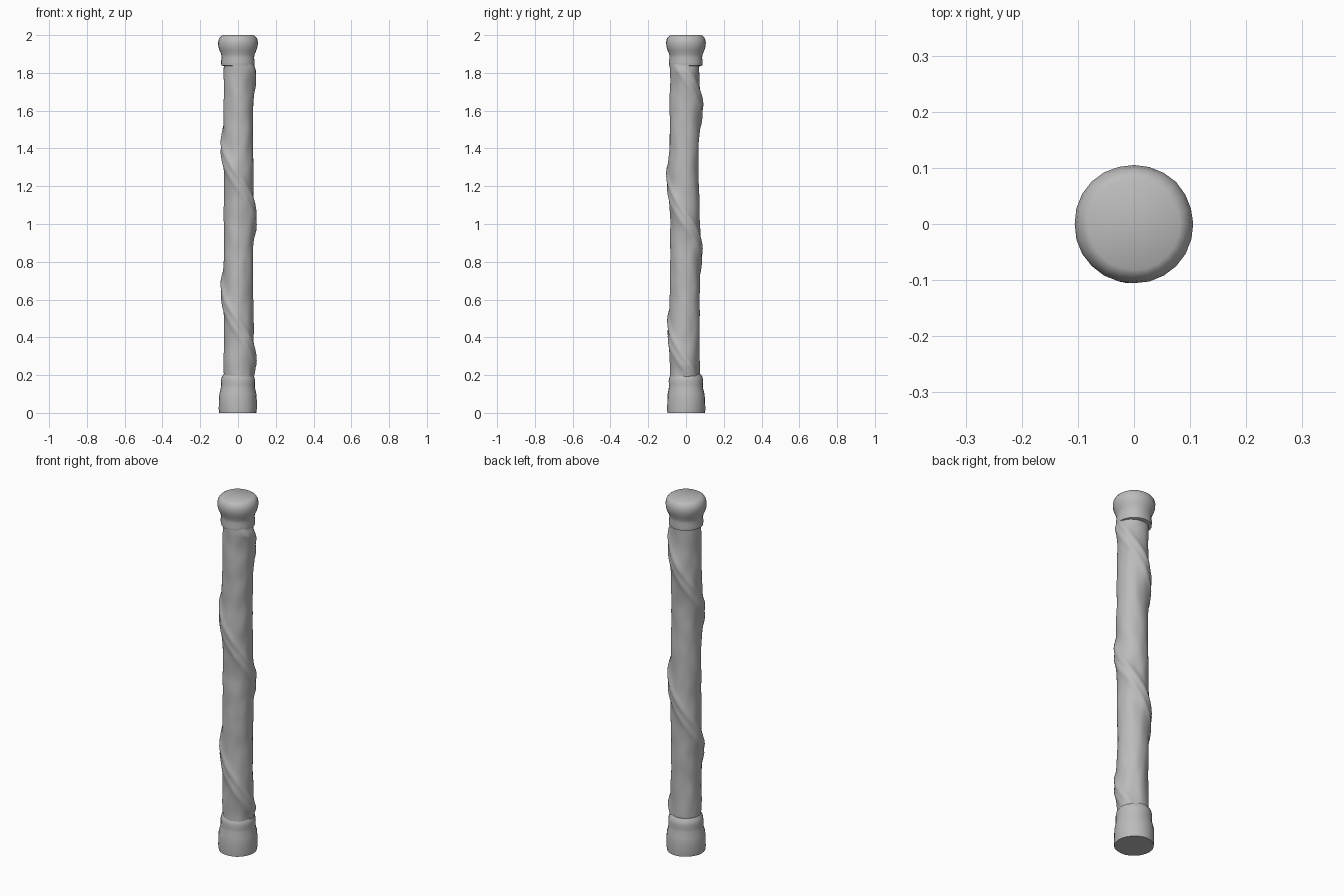
import bpy, bmesh, math
from mathutils import Vector, noise

if "Cube" in bpy.data.objects:
    bpy.data.objects.remove(bpy.data.objects["Cube"])

stone = bpy.data.materials.new("grey stone")
stone.use_nodes = True
stone.diffuse_color = (0.5, 0.5, 0.5, 1)
stone.node_tree.nodes["Principled BSDF"].inputs["Base Color"].default_value = (0.5, 0.5, 0.5, 1)


def lathe(name, rings, sides, radius_at, center_at=lambda z: (0, 0)):
    """Capped, smooth shaded turned part whose radius may vary with angle."""
    bm = bmesh.new()
    loops = []
    for i, (r, z) in enumerate(rings):
        cx, cy = center_at(z)
        loop = []
        for k in range(sides):
            a = math.tau * k / sides
            rr = radius_at(r, a, z)
            loop.append(bm.verts.new((cx + rr * math.cos(a), cy + rr * math.sin(a), z)))
        loops.append(loop)
    for low, high in zip(loops, loops[1:]):
        for k in range(sides):
            n = (k + 1) % sides
            bm.faces.new((low[k], low[n], high[n], high[k]))
    bm.faces.new(loops[0][::-1])
    bm.faces.new(loops[-1])
    mesh = bpy.data.meshes.new(name)
    bm.to_mesh(mesh)
    bm.free()
    obj = bpy.data.objects.new(name, mesh)
    bpy.context.collection.objects.link(obj)
    mesh.materials.append(stone)
    bpy.ops.object.select_all(action='DESELECT')
    bpy.context.view_layer.objects.active = obj
    obj.select_set(True)
    bpy.ops.object.shade_smooth_by_angle(angle=math.radians(40))
    return obj


def dents(a, z, size):
    return size * noise.noise(Vector((1.6 * math.cos(a), 1.6 * math.sin(a), z * 9)))


def bump(x, width):
    return math.exp(-(x / width) ** 2)


# Shaft with a twisted double strand winding around it
PITCH = 0.77


def shaft_radius(r, a, z):
    center = 0.45 - PITCH * (a + math.pi / 2) / math.tau
    d = (z - center + PITCH / 2) % PITCH - PITCH / 2
    fade = min(1, max(0, (z - 0.17) / 0.08)) * min(1, max(0, (1.86 - z) / 0.05))
    strand = 0.012 * bump(d, 0.09) + 0.007 * bump(d - 0.035, 0.022) + 0.005 * bump(d + 0.035, 0.022)
    return r + fade * strand + dents(a, z, 0.0045)


def shaft_center(z):
    return 0.003, -0.006 - 0.005 * bump(z - 1.33, 0.15)


shaft_rings = [(0.078, 0.15 + 1.72 * i / 150) for i in range(151)]
lathe("twisted_shaft", shaft_rings, 64, shaft_radius, shaft_center)


# Base and capital, slightly worn
def worn(r, a, z):
    return r + dents(a, z, 0.003)


lathe("base", [(0.099, 0), (0.101, 0.02), (0.1, 0.07), (0.098, 0.1), (0.091, 0.13),
               (0.09, 0.15), (0.091, 0.17), (0.087, 0.19), (0.076, 0.205)], 24, worn)
lathe("capital", [(0.074, 1.835), (0.088, 1.84), (0.09, 1.86), (0.086, 1.88), (0.089, 1.9),
                  (0.098, 1.92), (0.104, 1.94), (0.106, 1.96), (0.102, 1.98),
                  (0.093, 1.993), (0.082, 2.0)], 24, worn)
